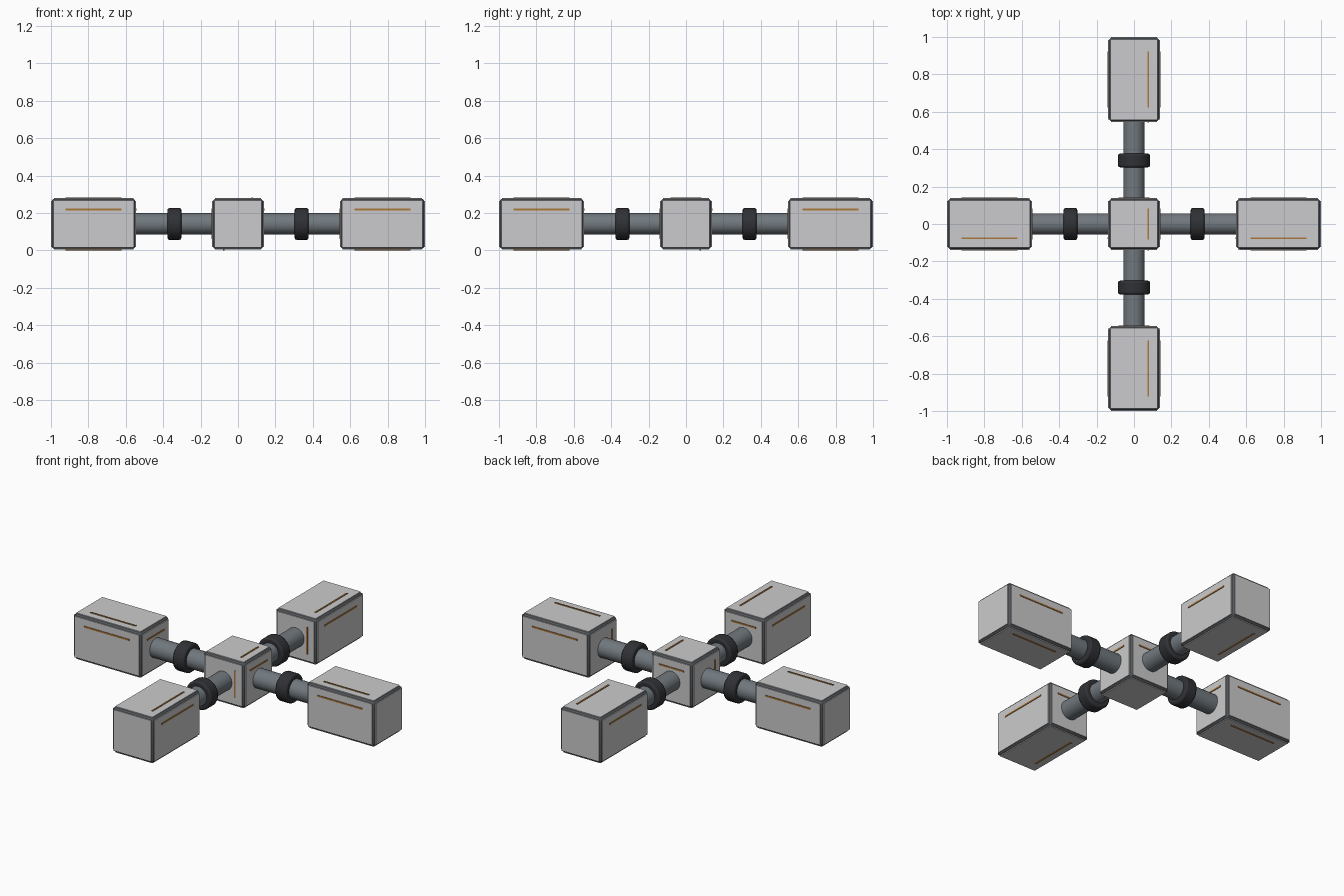
import bpy
import math
from mathutils import Vector

if "Cube" in bpy.data.objects:
    bpy.data.objects.remove(bpy.data.objects["Cube"])

MID_Z = 0.1415   # height of the common axis
HALF = 0.134     # half width of every module frame


def material(name, rgb):
    m = bpy.data.materials.new(name)
    m.diffuse_color = (*rgb, 1.0)
    m.use_nodes = True
    m.node_tree.nodes["Principled BSDF"].inputs["Base Color"].default_value = m.diffuse_color
    return m


PANEL = material("light grey panel", (0.60, 0.60, 0.61))
FRAME = material("dark grey frame", (0.085, 0.095, 0.105))
TUBE = material("steel grey tube", (0.165, 0.19, 0.21))
RUBBER = material("charcoal collar", (0.03, 0.031, 0.036))
STRIPE = material("orange stripe", (0.42, 0.19, 0.045))


def box(name, centre, size, mat, bevel=0.0, segments=2):
    bpy.ops.mesh.primitive_cube_add(size=1, location=centre)
    ob = bpy.context.object
    ob.name = name
    ob.scale = size
    bpy.ops.object.transform_apply(location=False, rotation=False, scale=True)
    ob.data.materials.append(mat)
    if bevel:
        b = ob.modifiers.new("bevel", 'BEVEL')
        b.width, b.segments = bevel, segments
        bpy.ops.object.shade_smooth_by_angle(angle=math.radians(35))
    return ob


def face_plate(name, centre, half, axis, sign, mat, lift, bevel=0.0):
    """Thin plate lying on one face of a module; half holds its half sizes."""
    size = Vector(half) * 2
    size[axis] = 0.008
    pos = Vector(centre)
    pos[axis] += sign * (lift - 0.004)
    return box(name, pos, size, mat, bevel)


def stripe(name, centre, half, axis, sign, run, side, offset):
    """Narrow line on a face, running along one axis and shifted along another."""
    length = 0.15 if half[run] > 0.2 else 0.082
    s = [0.0045] * 3
    s[run] = length
    pos = Vector(centre)
    pos[side] += offset
    face_plate(name, pos, s, axis, sign, STRIPE, half[axis] + 0.0075)


def module(name, centre, half, long_axis=None, outer=None):
    # Rounded dark frame
    box(name + "_frame", centre, Vector(half) * 2, FRAME, 0.016, 3)
    for axis in range(3):
        for sign in (-1, 1):
            # Light panel set on each face, leaving the frame edge visible
            inset = Vector([h - 0.011 for h in half])
            face_plate(name + "_panel", centre, inset, axis, sign, PANEL,
                       half[axis] + 0.004)
            if (axis, sign) == outer:
                continue
            # Stripe direction and offset for each kind of face
            if axis == 2:
                if long_axis is None and sign < 0:
                    continue
                run = 0 if long_axis == 0 else 1
                off = -0.077 * sign if run == 0 else 0.077 * sign
                off = off if run else -0.077 * sign
                stripe(name + "_stripe", centre, half, 2, sign, run, 1 - run, off)
            else:
                other = 1 - axis
                if sign > 0 or other == long_axis:
                    stripe(name + "_stripe", centre, half, axis, sign, other, 2, 0.077)
                else:
                    off = 0.077 if axis == 1 else -0.077
                    stripe(name + "_stripe", centre, half, axis, sign, 2, other, off)


def cylinder(name, pos, radius, depth, axis, mat, bevel=0.0):
    rot = (0, math.pi / 2, 0) if axis == 0 else (math.pi / 2, 0, 0)
    bpy.ops.mesh.primitive_cylinder_add(vertices=32, radius=radius, depth=depth,
                                        location=pos, rotation=rot)
    ob = bpy.context.object
    ob.name = name
    ob.data.materials.append(mat)
    if bevel:
        b = ob.modifiers.new("bevel", 'BEVEL')
        b.width, b.segments = bevel, 2
        b.limit_method = 'ANGLE'
    bpy.ops.object.shade_smooth_by_angle(angle=math.radians(30))


# Central hub
module("hub", (0, 0, MID_Z), (HALF, HALF, HALF))

# Four arms: tube, collar and long end module
for axis in (0, 1):
    for sign in (-1, 1):
        def along(d):
            p = Vector((0, 0, MID_Z))
            p[axis] = sign * d
            return p
        cylinder("arm_tube", along(0.34), 0.057, 0.43, axis, TUBE)
        cylinder("arm_collar", along(0.34), 0.085, 0.074, axis, RUBBER, 0.010)
        half = [HALF] * 3
        half[axis] = 0.2235
        module("end_module", along(0.7725), half, axis, (axis, sign))
